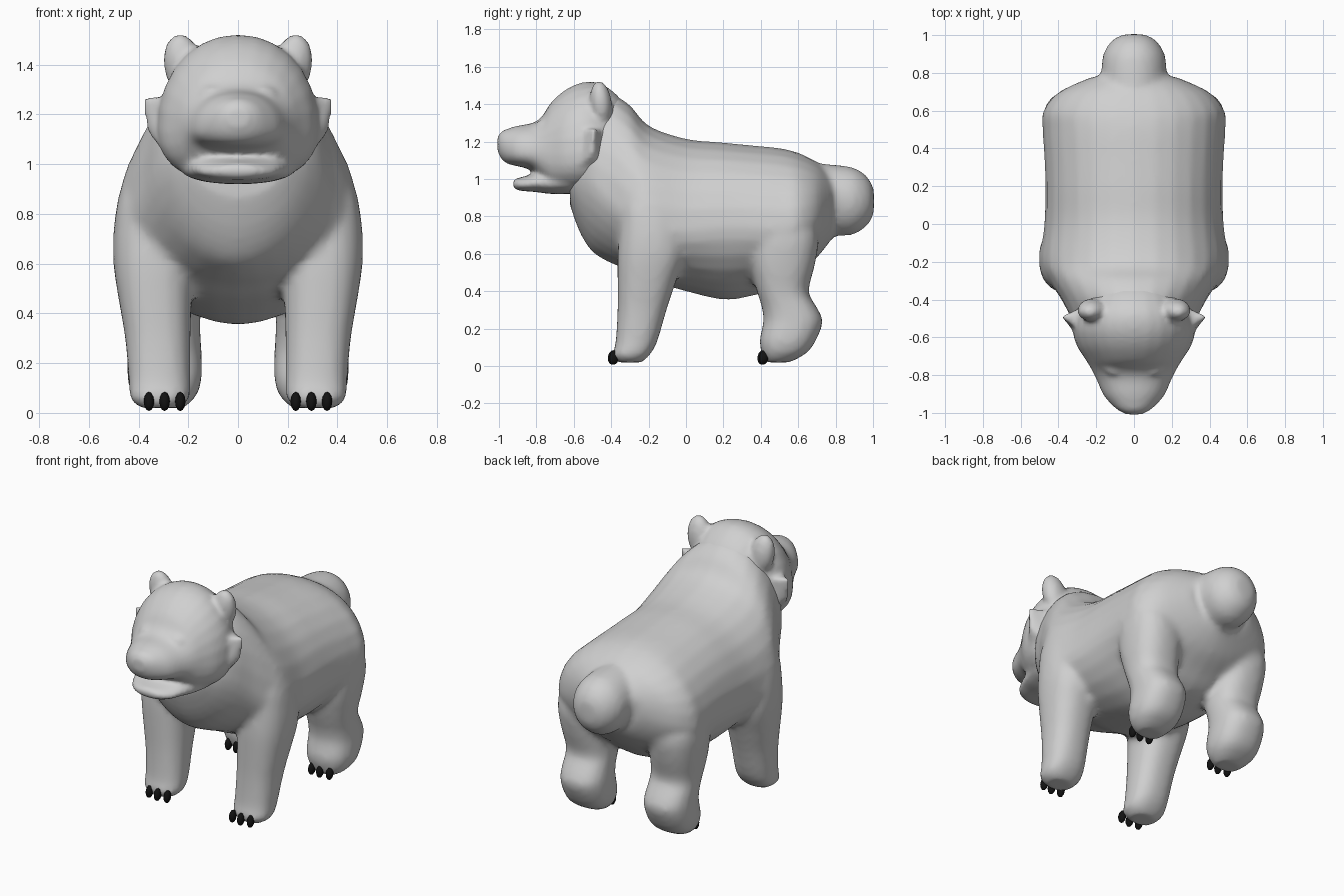
import bpy, bmesh, math
from mathutils import Matrix, Vector

if "Cube" in bpy.data.objects:
    bpy.data.objects.remove(bpy.data.objects["Cube"])


def material(name, rgb):
    m = bpy.data.materials.new(name)
    m.diffuse_color = (*rgb, 1)
    m.use_nodes = True
    m.node_tree.nodes["Principled BSDF"].inputs["Base Color"].default_value = m.diffuse_color
    return m


FUR = material("grey fur", (0.63, 0.63, 0.63))
BLACK = material("black claw", (0.006, 0.006, 0.006))
SEG = 28


def power(v, p):
    return math.copysign(abs(v) ** p, v)


def refine(stations, steps=4):
    """Catmull-Rom interpolation so lofts flow smoothly between stations."""
    p = [Vector(s) for s in stations]
    p = [p[0]] + p + [p[-1]]
    out = []
    for a, b, c, d in zip(p, p[1:], p[2:], p[3:]):
        for k in range(steps):
            t = k / steps
            out.append(0.5 * (2 * b + (c - a) * t + (2 * a - 5 * b + 4 * c - d) * t * t
                              + (3 * b - a - 3 * c + d) * t ** 3))
    return out + [p[-1]]


def loft(bm, rings):
    """Skin a closed tube through rings of points."""
    loops = [[bm.verts.new(p) for p in ring] for ring in rings]
    for a, b in zip(loops, loops[1:]):
        for i in range(SEG):
            j = (i + 1) % SEG
            bm.faces.new((a[i], a[j], b[j], b[i]))
    bm.faces.new(loops[0][::-1])
    bm.faces.new(loops[-1])


def long_part(bm, stations, n_top=2.1, n_bot=2.1):
    """Loft along y; station = y, half width, bottom, widest height, top."""
    rings = []
    for y, w, bot, mid, top in refine(stations):
        ring = []
        for i in range(SEG):
            a = 2 * math.pi * i / SEG
            n = n_top if math.sin(a) > 0 else n_bot
            c, s = power(math.cos(a), 2 / n), power(math.sin(a), 2 / n)
            ring.append((w * c, y, mid + s * ((top - mid) if s > 0 else (mid - bot))))
        rings.append(ring)
    loft(bm, rings)


def leg(bm, side, stations, n=2.4):
    """Loft along z; station = z, inner x, outer x, front y, back y."""
    rings = []
    for z, x0, x1, y0, y1 in refine(stations, 3):
        ring = []
        for i in range(SEG):
            a = 2 * math.pi * i / SEG
            c, s = power(math.cos(a), 2 / n), power(math.sin(a), 2 / n)
            ring.append((side * ((x0 + x1) / 2 + c * ((x1 - x0) / 2 + .004)),
                         (y0 + y1) / 2 + s * ((y1 - y0) / 2 + .006), z))
        rings.append(ring)
    loft(bm, rings)


def ellipsoid(bm, centre, radii, tilt_y=0, tilt_x=0, seg=16, rings=10):
    m = (Matrix.Translation(centre) @ Matrix.Rotation(tilt_y, 4, 'Y')
         @ Matrix.Rotation(tilt_x, 4, 'X') @ Matrix.Diagonal((*radii, 1)))
    bmesh.ops.create_uvsphere(bm, u_segments=seg, v_segments=rings, radius=1, matrix=m)


def hull(bm, points):
    verts = [bm.verts.new(p) for p in points]
    bmesh.ops.convex_hull(bm, input=verts)


def finish(bm, name, mat, voxel=None, smooth=4):
    bmesh.ops.recalc_face_normals(bm, faces=bm.faces)
    for f in bm.faces:
        f.smooth = True
    me = bpy.data.meshes.new(name)
    bm.to_mesh(me)
    bm.free()
    me.materials.append(mat)
    ob = bpy.data.objects.new(name, me)
    bpy.context.collection.objects.link(ob)
    if voxel:
        r = ob.modifiers.new("blend", 'REMESH')
        r.mode = 'VOXEL'
        r.voxel_size = voxel
        r.use_smooth_shade = True
        s = ob.modifiers.new("soften", 'SMOOTH')
        s.factor = 0.5
        s.iterations = smooth
    return ob


# Body: torso, tail and four legs blended together
bm = bmesh.new()
long_part(bm, [
    (-0.62, .20, .86, 1.00, 1.15), (-0.57, .27, .72, 1.00, 1.30),
    (-0.50, .33, .61, .98, 1.41), (-0.40, .385, .55, .88, 1.45),
    (-0.30, .45, .51, .78, 1.395), (-0.20, .495, .46, .73, 1.285),
    (0.00, .475, .40, .72, 1.215), (0.20, .47, .355, .74, 1.195),
    (0.35, .475, .375, .74, 1.18), (0.50, .485, .42, .73, 1.165),
    (0.60, .48, .50, .75, 1.14), (0.70, .395, .58, .79, 1.09),
    (0.78, .22, .68, .85, 1.02)], 2.1, 1.8)
long_part(bm, [
    (0.60, .17, .72, .90, 1.09), (0.75, .172, .70, .90, 1.08),
    (0.88, .167, .70, .89, 1.065), (0.95, .135, .735, .88, 1.03),
    (0.99, .09, .78, .88, .98), (1.005, .04, .83, .88, .94)], 2, 2)
FRONT_LEG = [
    (.02, .24, .39, -.36, -.24), (.06, .20, .43, -.385, -.20),
    (.13, .195, .435, -.37, -.16), (.30, .195, .45, -.36, -.11),
    (.45, .19, .475, -.36, -.06), (.60, .18, .497, -.36, -.01),
    (.75, .18, .495, -.35, -.02), (.88, .20, .47, -.34, -.06),
    (1.0, .20, .40, -.32, -.10), (1.08, .20, .30, -.30, -.15)]
HIND_LEG = [
    (.02, .22, .37, .43, .55), (.07, .17, .42, .41, .64),
    (.14, .15, .44, .40, .69), (.24, .15, .44, .42, .725),
    (.32, .155, .44, .41, .69), (.40, .155, .445, .385, .65),
    (.55, .16, .47, .35, .685), (.70, .16, .48, .36, .70),
    (.85, .18, .45, .42, .63), (.95, .20, .36, .45, .56)]
for side in (-1, 1):
    leg(bm, side, FRONT_LEG)
    leg(bm, side, HIND_LEG)
finish(bm, "body", FUR, 0.02, 5)

# Head: skull with muzzle, lower jaw, ears, cheek tufts, closed eyelids
bm = bmesh.new()
long_part(bm, [
    (-0.30, .20, 1.02, 1.15, 1.36), (-0.37, .25, .99, 1.15, 1.45),
    (-0.46, .30, .94, 1.15, 1.512), (-0.55, .325, .92, 1.14, 1.517),
    (-0.64, .305, .92, 1.13, 1.48), (-0.72, .255, .93, 1.13, 1.41),
    (-0.77, .225, .98, 1.14, 1.335), (-0.82, .20, 1.045, 1.14, 1.30),
    (-0.90, .165, 1.068, 1.145, 1.285), (-0.95, .125, 1.08, 1.16, 1.27),
    (-0.985, .085, 1.105, 1.18, 1.255), (-1.008, .04, 1.15, 1.19, 1.225)], 2.1, 2.3)
long_part(bm, [
    (-0.62, .24, .92, .99, 1.06), (-0.72, .21, .92, .98, 1.05),
    (-0.80, .18, .93, .98, 1.035), (-0.86, .15, .935, .97, 1.015),
    (-0.90, .11, .94, .97, 1.005), (-0.925, .06, .955, .975, .995)], 2.2, 2.2)
for s in (-1, 1):
    ellipsoid(bm, (s * .222, -.455, 1.40), (.078, .06, .125), s * .15, .1)
    ellipsoid(bm, (s * .105, -.77, 1.295), (.052, .03, .02), s * .15)
    hull(bm, [(s * x, y, z) for x, y, z in (
        (.385, -.49, 1.275), (.37, -.50, 1.14), (.26, -.58, 1.26), (.25, -.43, 1.26),
        (.31, -.58, 1.06), (.29, -.45, 1.06), (.20, -.56, .99), (.20, -.45, .99))])
finish(bm, "head", FUR, 0.015, 5)

# Claws: three on each paw
for name, y in (("front_claws", -.388), ("hind_claws", .412)):
    bm = bmesh.new()
    for s in (-1, 1):
        for x, dy in ((.232, .004), (.295, -.004), (.358, .004)):
            ellipsoid(bm, (s * x, y + dy, .046), (.021, .026, .039), 0, -.15, 8, 6)
    finish(bm, name, BLACK)
